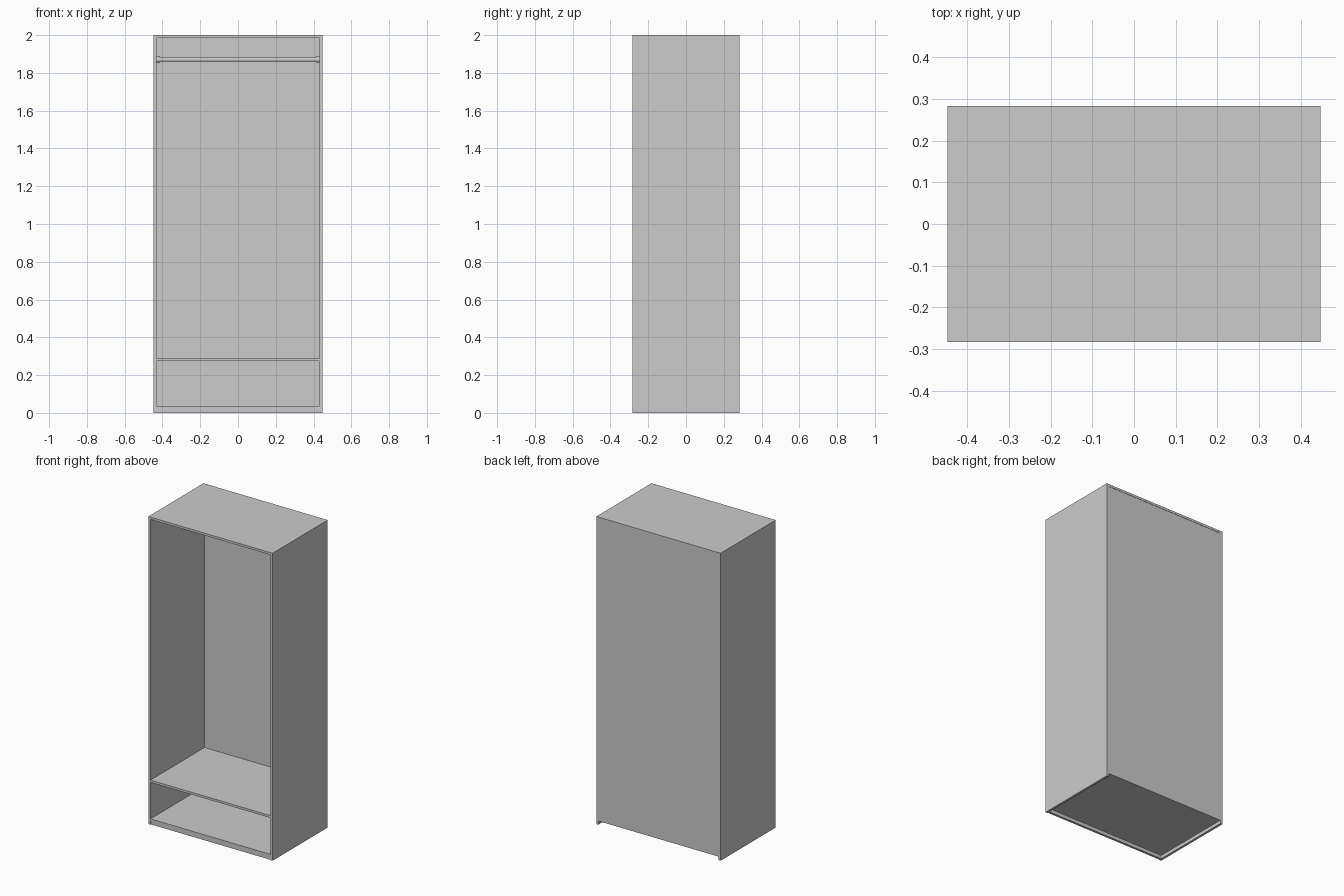
import bpy, bmesh, math
from mathutils import Matrix

if "Cube" in bpy.data.objects:
    bpy.data.objects.remove(bpy.data.objects["Cube"])

W, D, H, T = 0.447, 0.283, 2.0, 0.015   # half width, half depth, height, board
IN = W - T                              # inner half width


def finish(name, bm):
    mesh = bpy.data.meshes.new(name)
    bm.to_mesh(mesh)
    bm.free()
    ob = bpy.data.objects.new(name, mesh)
    bpy.context.collection.objects.link(ob)
    return ob


def board(name, x0, x1, y0, y1, z0, z1):
    bm = bmesh.new()
    m = Matrix.Translation(((x0 + x1) / 2, (y0 + y1) / 2, (z0 + z1) / 2))
    m = m @ Matrix.Diagonal((x1 - x0, y1 - y0, z1 - z0, 1))
    bmesh.ops.create_cube(bm, size=1, matrix=m)
    return finish(name, bm)


def rod(name, x0, x1, r, y, z, sides=32):
    bm = bmesh.new()
    m = Matrix.Translation(((x0 + x1) / 2, y, z)) @ Matrix.Rotation(math.pi / 2, 4, 'Y')
    bmesh.ops.create_cone(bm, cap_ends=True, segments=sides, radius1=r, radius2=r,
                          depth=x1 - x0, matrix=m)
    for f in bm.faces:
        f.smooth = len(f.verts) == 4
    for e in bm.edges:
        e.smooth = e.calc_face_angle(0) < math.radians(40)
    return finish(name, bm)


# Carcass: top covers the two sides
board("top_panel", -W, W, -D, D, H - T, H)
for side, s in (("left", -1), ("right", 1)):
    a, b = sorted((s * IN, s * W))
    board(side + "_side_panel", a, b, -D, D, 0, H - T)

# Back, between the sides, stopping above the floor
BACK = D - 0.010
board("back_panel", -IN, IN, BACK, D - 0.002, 0.022, H - T)

# Bottom board, low front plinth and shelf
board("bottom_panel", -IN, IN, -D + 0.001, BACK, 0.022, 0.037)
board("front_plinth", -IN, IN, -D + 0.004, -D + 0.019, 0, 0.022)
board("shelf", -IN, IN, -D + 0.001, BACK, 0.274, 0.289)

# Hanging rail with an end cup on each side
RAIL_Z = 1.87
rod("hanging_rail", -IN + 0.004, IN - 0.004, 0.011, 0, RAIL_Z)
for side, s in (("left", -1), ("right", 1)):
    a, b = sorted((s * 0.412, s * IN))
    rod(side + "_rail_cup", a, b, 0.016, 0, RAIL_Z)
